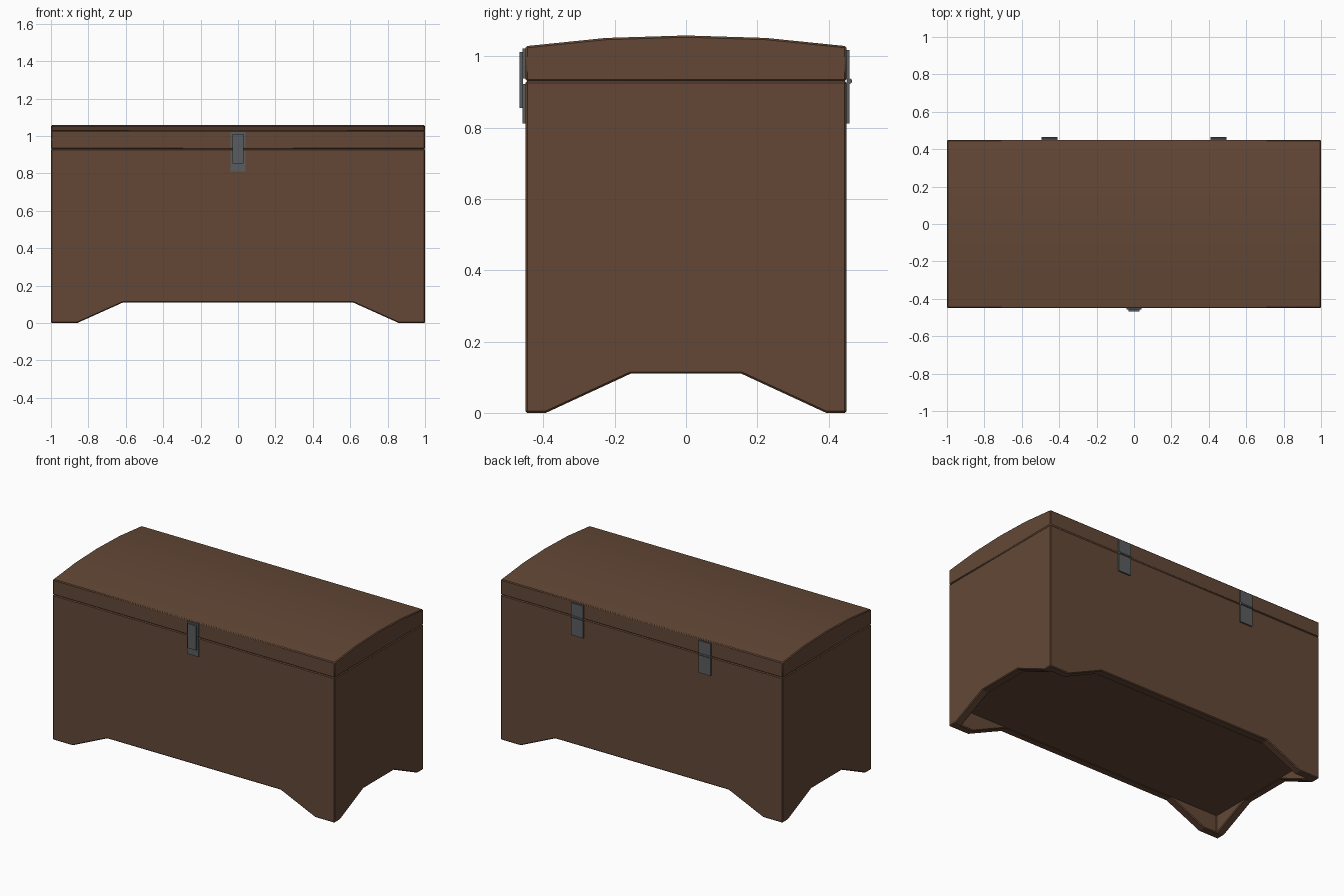
import bpy, bmesh, math
from mathutils import Matrix, Vector

if "Cube" in bpy.data.objects:
    bpy.data.objects.remove(bpy.data.objects["Cube"])

HX, HY, T = 1.0, 0.45, 0.05      # half length, half depth, board thickness
RIM, ARCH = 0.93, 0.11           # body top, height of the cut-out between feet


def material(name, rgb):
    m = bpy.data.materials.new(name)
    m.diffuse_color = (*rgb, 1)
    m.use_nodes = True
    m.node_tree.nodes["Principled BSDF"].inputs["Base Color"].default_value = m.diffuse_color
    return m


wood = material("brown wood", (0.125, 0.064, 0.037))
iron = material("grey iron", (0.105, 0.108, 0.112))


def finish(name, bm, mat, bevel=0.0):
    bmesh.ops.remove_doubles(bm, verts=bm.verts, dist=0.0005)
    bmesh.ops.recalc_face_normals(bm, faces=bm.faces)
    me = bpy.data.meshes.new(name)
    bm.to_mesh(me)
    bm.free()
    me.materials.append(mat)
    ob = bpy.data.objects.new(name, me)
    bpy.context.collection.objects.link(ob)
    if bevel:
        mod = ob.modifiers.new("bevel", 'BEVEL')
        mod.width, mod.segments = bevel, 1
        mod.limit_method, mod.angle_limit = 'ANGLE', math.radians(40)
    return ob


def box(name, lo, hi, mat, bevel=0.0):
    bm = bmesh.new()
    lo, hi = Vector(lo), Vector(hi)
    bmesh.ops.create_cube(bm, size=1, matrix=Matrix.Translation((lo + hi) / 2)
                          @ Matrix.Diagonal((*(hi - lo), 1)))
    return finish(name, bm, mat, bevel)


def board(bm, half, dist, foot, arch, angle):
    """Mitred wall with feet; faces -y at distance dist, then turned by angle."""
    rot = Matrix.Rotation(angle, 3, 'Z')

    def ring(h, y):
        pts = [(-h, 0), (-foot, 0), (-arch, ARCH), (arch, ARCH), (foot, 0), (h, 0),
               (h, RIM), (-h, RIM)]
        return [bm.verts.new(rot @ Vector((x, y, z))) for x, z in pts]

    outer, inner = ring(half, -dist), ring(half - T, -dist + T)
    bm.faces.new(outer)
    bm.faces.new(inner[::-1])
    for i in range(8):
        if i not in (5, 7):          # leave the mitred ends open, they are welded
            j = (i + 1) % 8
            bm.faces.new((outer[i], outer[j], inner[j], inner[i]))


# Body: four boards welded into one shell, plus the floor
bm = bmesh.new()
for k in range(4):
    if k % 2 == 0:
        board(bm, HX, HY, 0.86, 0.615, k * math.pi / 2)
    else:
        board(bm, HY, HX, 0.393, 0.155, k * math.pi / 2)
finish("chest_body", bm, wood, 0.005)
box("chest_floor", (-HX + T, -HY + T, 0.112), (HX - T, HY - T, 0.15), wood)

# Lid: shallow arched profile extruded along x
bm = bmesh.new()
profile = [(-HY, RIM), (HY, RIM), (HY, 1.028), (0.225, 1.051), (0, 1.058),
           (-0.225, 1.051), (-HY, 1.028)]
face = bm.faces.new([bm.verts.new((-HX, y, z)) for y, z in profile])
ext = bmesh.ops.extrude_face_region(bm, geom=[face])
bmesh.ops.translate(bm, vec=(2 * HX, 0, 0),
                    verts=[v for v in ext["geom"] if isinstance(v, bmesh.types.BMVert)])
if len(bm.faces) < 9:
    bm.faces.new([v for v in face.verts])
lid = finish("chest_lid", bm, wood, 0.005)
bpy.context.view_layer.objects.active = lid
lid.select_set(True)
bpy.ops.object.shade_smooth_by_angle(angle=math.radians(30))

# Front clasp: two back plates and the hasp across them
box("clasp_lower_plate", (-0.04, -0.458, 0.811), (0.04, -0.446, 0.922), iron)
box("clasp_upper_plate", (-0.04, -0.458, 0.938), (0.04, -0.446, 1.021), iron)
box("clasp_hasp", (-0.03, -0.467, 0.854), (0.03, -0.457, 1.011), iron)

# Back hinges: two leaves and a barrel each
for side, x in (("left", -0.452), ("right", 0.452)):
    box(side + "_hinge_lower_leaf", (x - 0.043, 0.446, 0.811), (x + 0.043, 0.459, 0.926), iron)
    box(side + "_hinge_upper_leaf", (x - 0.043, 0.446, 0.934), (x + 0.043, 0.459, 1.017), iron)
    bm = bmesh.new()
    bmesh.ops.create_cone(bm, cap_ends=True, segments=8, radius1=0.008, radius2=0.008,
                          depth=0.086, matrix=Matrix.Translation((x, 0.458, RIM))
                          @ Matrix.Rotation(math.pi / 2, 4, 'Y'))
    finish(side + "_hinge_barrel", bm, iron)
